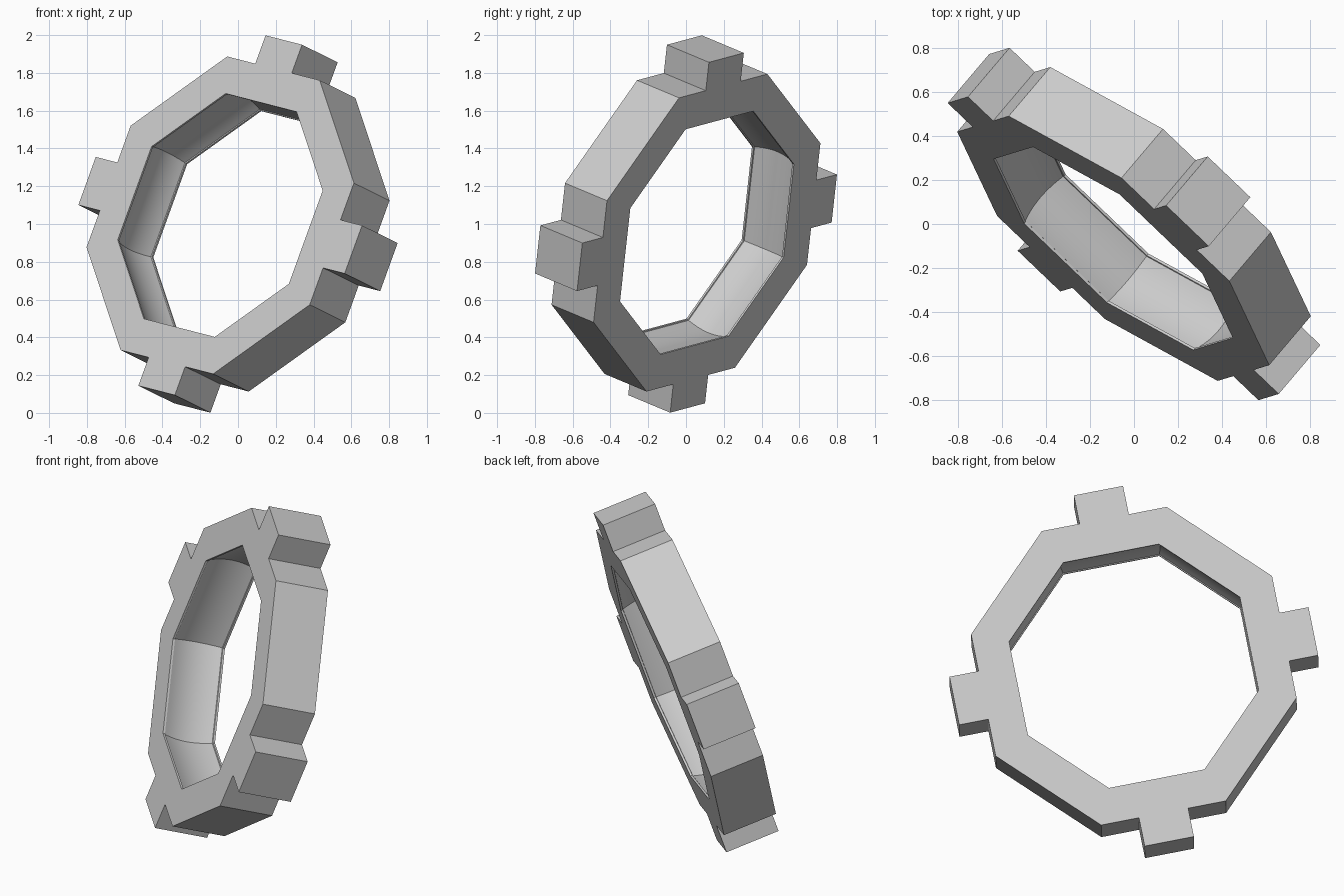
import bpy, bmesh, math
from mathutils import Vector, Matrix

cube = bpy.data.objects.get("Cube")
if cube:
    bpy.data.objects.remove(cube, do_unlink=True)

RADIUS = 0.90          # octagon corner radius
HOLE = 0.69            # hole corner radius
HALF = 0.153           # half thickness
TOOTH_HALF = 0.136     # half width of a tooth
TOOTH_TIP = 0.992      # distance from the axis to the tooth tip
ARC_STEPS = 14

# Grey material
grey = bpy.data.materials.new("light_grey")
grey.use_nodes = True
colour = (0.6, 0.6, 0.6, 1)
grey.diffuse_color = colour
grey.node_tree.nodes["Principled BSDF"].inputs["Base Color"].default_value = colour


def corner(radius, k):
    a = math.radians(45 * k - 22.5)
    return Vector((radius * math.cos(a), radius * math.sin(a), 0))


def outline(k):
    """Outer edge of one side, with a square tooth on every other side."""
    first, last = corner(RADIUS, k), corner(RADIUS, k + 1)
    if k % 2:
        return [first, last]
    turn = Matrix.Rotation(math.radians(45 * k), 3, 'Z')
    base = RADIUS * math.cos(math.radians(22.5))
    tooth = [(base, -1), (TOOTH_TIP, -1), (TOOTH_TIP, 1), (base, 1)]
    return [first] + [turn @ Vector((r, s * TOOTH_HALF, 0)) for r, s in tooth] + [last]


# Hole wall profile: thin lips with a shallow hollow between them
groove = []
for i in range(ARC_STEPS + 1):
    t = 1 - 2 * i / ARC_STEPS
    groove.append((HOLE + 0.006 + 0.03 * (1 - t * t), 0.139 * t))
profile = [(HOLE, HALF), (HOLE, 0.141)] + groove + [(HOLE, -0.141), (HOLE, -HALF)]

bm = bmesh.new()


def face(points):
    bm.faces.new([bm.verts.new(p) for p in points])


up = Vector((0, 0, HALF))
for k in range(8):
    edge = outline(k)
    cap = edge + [corner(HOLE, k + 1), corner(HOLE, k)]
    face([p + up for p in cap])
    face([p - up for p in reversed(cap)])
    for a, b in zip(edge, edge[1:]):
        face([a - up, b - up, b + up, a + up])
    for (r0, z0), (r1, z1) in zip(profile, profile[1:]):
        top, low = Vector((0, 0, z0)), Vector((0, 0, z1))
        face([corner(r0, k) + top, corner(r0, k + 1) + top,
              corner(r1, k + 1) + low, corner(r1, k) + low])
bmesh.ops.remove_doubles(bm, verts=bm.verts, dist=0.0005)
bmesh.ops.recalc_face_normals(bm, faces=bm.faces)

# Tilt the ring: its axis points forward, to the right and up
axis = Vector((-0.616, -0.726, 0.304)).normalized()
tooth_dir = Vector((0.34, 0.104, 0.935))
tooth_dir = (tooth_dir - axis * tooth_dir.dot(axis)).normalized()
side = axis.cross(tooth_dir)
tilt = Matrix((tooth_dir, side, axis)).transposed().to_4x4()
bm.transform(Matrix.Translation((0, 0, 1)) @ tilt)

mesh = bpy.data.meshes.new("toothed_ring")
bm.to_mesh(mesh)
bm.free()
mesh.materials.append(grey)
ring = bpy.data.objects.new("toothed_ring", mesh)
bpy.context.collection.objects.link(ring)

# Smooth the hollow, keep the corners crisp
bpy.ops.object.select_all(action='DESELECT')
ring.select_set(True)
bpy.context.view_layer.objects.active = ring
bpy.ops.object.shade_smooth_by_angle(angle=math.radians(25))
